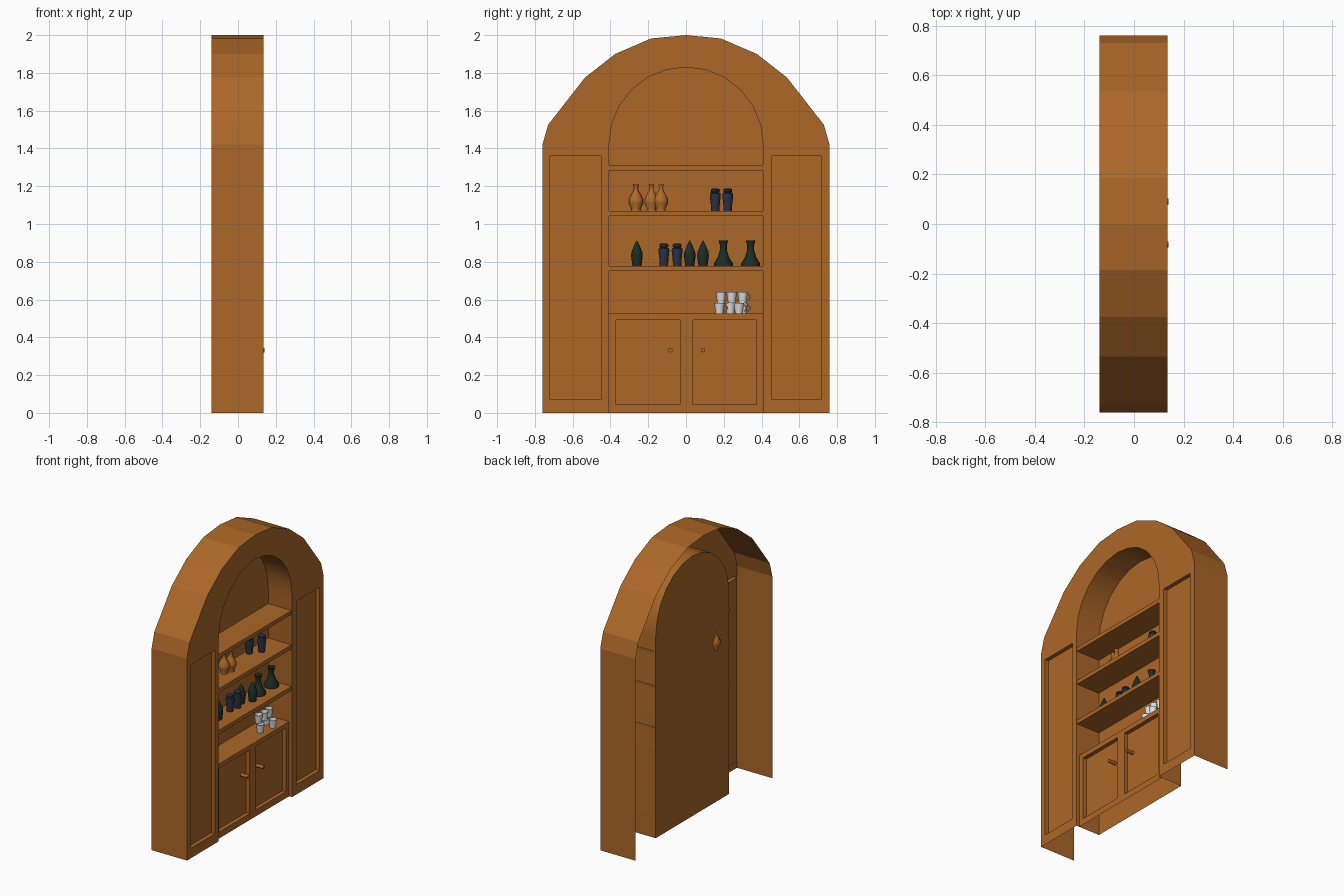
import bpy, bmesh, math
from mathutils import Matrix, Vector

cube = bpy.data.objects.get("Cube")
if cube:
    bpy.data.objects.remove(cube, do_unlink=True)

FRONT, BACK, ALCOVE_BACK, CABINET = 0.135, -0.14, -0.05, 0.112
HALF, ARCH_Z, COUNTER = 0.408, 1.42, 0.525


def material(name, rgb):
    m = bpy.data.materials.new(name)
    m.use_nodes = True
    m.diffuse_color = (*rgb, 1)
    m.node_tree.nodes["Principled BSDF"].inputs["Base Color"].default_value = (*rgb, 1)
    return m


wood = material("brown wood", (0.41, 0.135, 0.021))
clay = material("orange clay", (0.42, 0.145, 0.025))
blue = material("dark blue glaze", (0.023, 0.031, 0.06))
green = material("dark green glass", (0.012, 0.026, 0.018))
white = material("white china", (0.74, 0.76, 0.76))


def finish(name, bm, mat, smooth=None):
    mesh = bpy.data.meshes.new(name)
    bm.to_mesh(mesh)
    bm.free()
    mesh.materials.append(mat)
    if smooth:
        mesh.shade_smooth()
        mesh.set_sharp_from_angle(angle=math.radians(smooth))
    obj = bpy.data.objects.new(name, mesh)
    bpy.context.collection.objects.link(obj)
    return obj


def strip(name, path, x0, x1, smooth=None):
    """Sweep a (y, z) path along x."""
    bm = bmesh.new()
    rows = [[bm.verts.new((x, y, z)) for y, z in path] for x in (x0, x1)]
    for i in range(len(path) - 1):
        bm.faces.new((rows[0][i], rows[0][i + 1], rows[1][i + 1], rows[1][i]))
    return finish(name, bm, wood, smooth)


def panel(name, outline, x, pockets=(), depth=0.028):
    """Flat sheet facing +x, with recessed rectangular pockets."""
    bm = bmesh.new()
    edges = []

    def loop(points, at):
        vs = [bm.verts.new((at, y, z)) for y, z in points]
        return vs, [bm.edges.new((vs[i - 1], vs[i])) for i in range(len(vs))]

    edges += loop(outline, x)[1]
    rims = []
    for y0, y1, z0, z1 in pockets:
        corners = [(y0, z0), (y1, z0), (y1, z1), (y0, z1)]
        rim, rim_edges = loop(corners, x)
        edges += rim_edges
        rims.append((rim, corners))
    bmesh.ops.triangle_fill(bm, edges=edges, use_beauty=True, normal=Vector((1, 0, 0)))
    bm.normal_update()
    bmesh.ops.reverse_faces(bm, faces=[f for f in bm.faces if f.normal.x < 0])
    for rim, corners in rims:
        floor = [bm.verts.new((x - depth, y, z)) for y, z in corners]
        bm.faces.new(floor)
        for i in range(4):
            bm.faces.new((rim[i - 1], rim[i], floor[i], floor[i - 1]))
    return finish(name, bm, wood)


def box(name, x0, x1, y0, y1, z0, z1):
    bm = bmesh.new()
    bmesh.ops.create_cube(bm, size=1)
    bmesh.ops.scale(bm, vec=(x1 - x0, y1 - y0, z1 - z0), verts=bm.verts)
    bmesh.ops.translate(bm, vec=((x0 + x1) / 2, (y0 + y1) / 2, (z0 + z1) / 2), verts=bm.verts)
    return finish(name, bm, wood)


def lathe(name, profile, place, mat, handle=False):
    """Turn an (r, z) profile around the vertical axis."""
    bm = bmesh.new()
    vs = [bm.verts.new((r, 0, z)) for r, z in profile]
    es = [bm.edges.new(pair) for pair in zip(vs, vs[1:])]
    bmesh.ops.spin(bm, geom=vs + es, cent=(0, 0, 0), axis=(0, 0, 1),
                   angle=math.tau, steps=16, use_duplicate=False)
    bmesh.ops.remove_doubles(bm, verts=bm.verts, dist=0.0002)
    bmesh.ops.recalc_face_normals(bm, faces=bm.faces)
    if handle:
        # ear of the cup: a thin tube bent in a half ring
        rings = []
        for i in range(7):
            a = math.pi * (i / 6 - 0.5)
            out = Vector((0, math.cos(a), math.sin(a)))
            mid = Vector((0, 0.024, 0.03)) + out * 0.016
            rings.append([bm.verts.new(mid + 0.003 * (out * math.cos(t) + Vector((math.sin(t), 0, 0))))
                          for t in (k * math.tau / 6 for k in range(6))])
        for a, b in zip(rings, rings[1:]):
            for k in range(6):
                bm.faces.new((a[k - 1], a[k], b[k], b[k - 1]))
    bmesh.ops.translate(bm, vec=place, verts=bm.verts)
    return finish(name, bm, mat, 40)


# Outer arch and round-headed opening
half_arch = [(0.76, 0), (0.76, 1.42), (0.73, 1.525), (0.535, 1.775), (0.375, 1.9), (0.185, 1.982)]
outer = [(-y, z) for y, z in half_arch] + [(0, 2)] + half_arch[::-1]
inner = [(-HALF, 0)]
for i in range(13):
    a = math.pi * (1 - i / 12)
    inner.append((HALF * math.cos(a), ARCH_Z + 0.41 * math.sin(a)))
inner.append((HALF, 0))

# Carcass: open at the back and underneath
strip("outer_casing", outer, FRONT, BACK)
panel("front_frame", outer + inner[::-1], FRONT,
      [(-0.72, -0.45, 0.07, 1.36), (0.455, 0.715, 0.07, 1.36)])
strip("alcove_lining", inner, ALCOVE_BACK, FRONT, 30)
panel("alcove_back", inner, ALCOVE_BACK)

# Shelves
for i, top in enumerate((0.778, 1.07, 1.312)):
    box(f"shelf_{i + 1}", ALCOVE_BACK, FRONT - 0.004, -HALF - 0.003, HALF + 0.003, top - 0.028, top)

# Lower cabinet with two recessed doors
strip("cabinet_top", [(-HALF, COUNTER), (HALF, COUNTER)], CABINET, ALCOVE_BACK)
panel("cabinet_front", [(-HALF, 0), (HALF, 0), (HALF, COUNTER), (-HALF, COUNTER)], CABINET,
      [(-0.37, -0.032, 0.045, 0.492), (0.038, 0.372, 0.045, 0.492)])
for side, y in (("right", -0.083), ("left", 0.09)):
    bm = bmesh.new()
    turn = Matrix.Translation((0.112, y, 0.332)) @ Matrix.Rotation(math.pi / 2, 4, "Y")
    bmesh.ops.create_cone(bm, cap_ends=True, segments=12, radius1=0.012, radius2=0.012,
                          depth=0.056, matrix=turn)
    finish(f"{side}_door_knob", bm, wood, 40)

# Pottery and glass profiles
vase = [(0, 0), (0.026, 0), (0.024, 0.012), (0.038, 0.04), (0.038, 0.058), (0.026, 0.085),
        (0.012, 0.108), (0.011, 0.125), (0.015, 0.14), (0, 0.14)]
jar = [(0, 0), (0.022, 0), (0.024, 0.04), (0.029, 0.08), (0.027, 0.092), (0.019, 0.097),
       (0.024, 0.104), (0.023, 0.113), (0.015, 0.119), (0, 0.119)]
bottle = [(0, 0), (0.024, 0), (0.031, 0.055), (0.028, 0.075), (0.013, 0.112), (0, 0.137)]
flask = [(0, 0), (0.05, 0), (0.05, 0.014), (0.03, 0.045), (0.018, 0.085), (0.018, 0.11),
         (0.026, 0.135), (0, 0.135)]
cup = [(0, 0), (0.02, 0), (0.023, 0.025), (0.028, 0.058), (0.025, 0.058), (0.018, 0.008), (0, 0.008)]

groups = [
    ("vase", vase, clay, 1.07, [(-0.038, -0.265), (0.02, -0.183), (0.035, -0.132)]),
    ("upper_jar", jar, blue, 1.07, [(-0.02, 0.155), (0.03, 0.221)]),
    ("lower_jar", jar, blue, 0.778, [(0.02, -0.117), (0.03, -0.047)]),
    ("bottle", bottle, green, 0.778, [(0.03, -0.26), (0.01, 0.02), (0.05, 0.09)]),
    ("flask", flask, green, 0.778, [(0.02, 0.198), (0.02, 0.342)]),
    ("lower_cup", cup, white, COUNTER, [(0.05, 0.177), (0.01, 0.235), (0.075, 0.28), (0.01, 0.3)]),
    ("upper_cup", cup, white, COUNTER + 0.058, [(0.03, 0.185), (0.035, 0.242), (0.03, 0.3)]),
]
for name, profile, mat, z, spots in groups:
    for i, (x, y) in enumerate(spots):
        lathe(f"{name}_{i + 1}", profile, (x, y, z), mat, handle=profile is cup)
